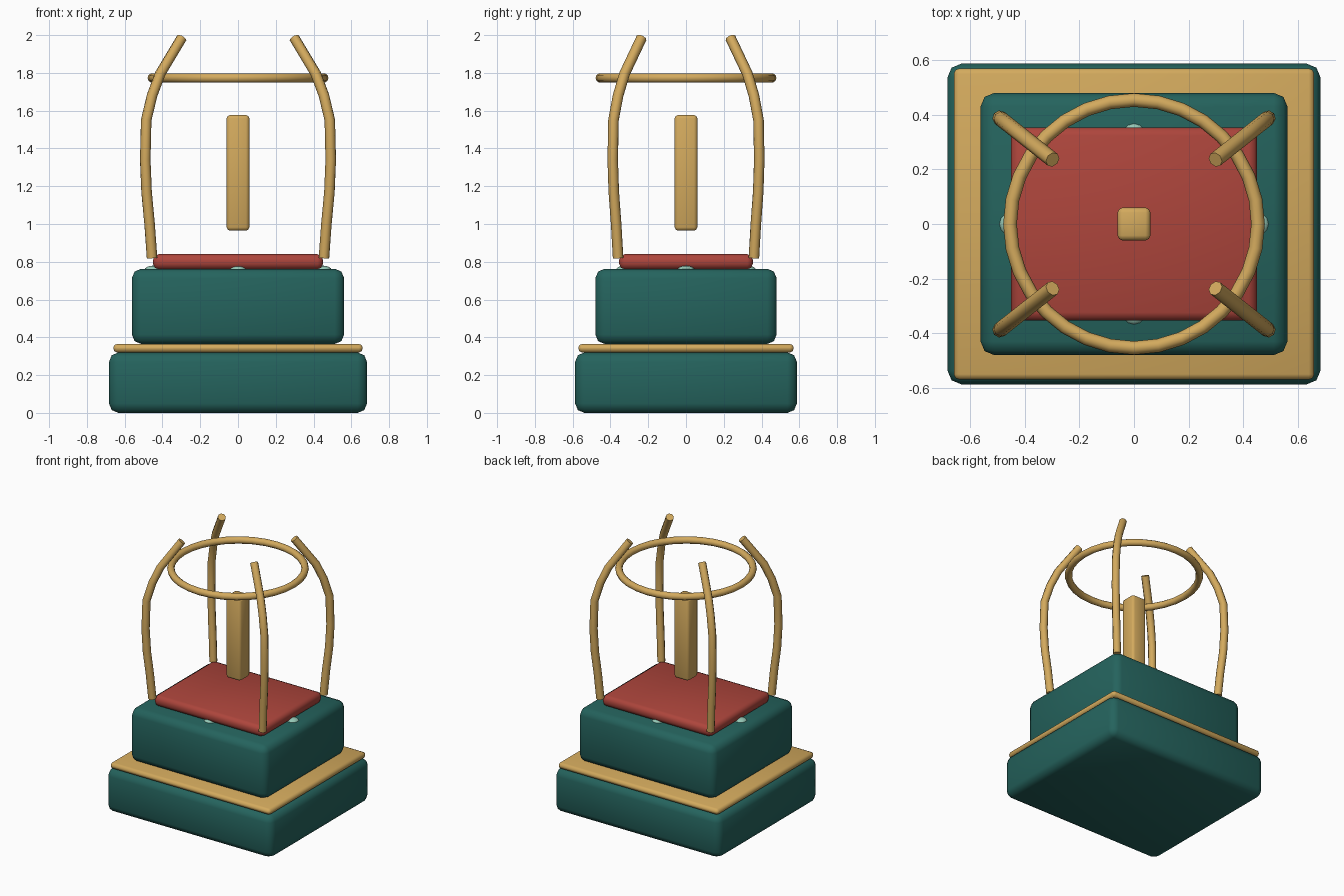
import bpy, bmesh
from math import radians

if "Cube" in bpy.data.objects:
    bpy.data.objects.remove(bpy.data.objects["Cube"])


def mat(name, rgb):
    m = bpy.data.materials.new(name)
    m.diffuse_color = (*rgb, 1)
    m.use_nodes = True
    m.node_tree.nodes["Principled BSDF"].inputs["Base Color"].default_value = m.diffuse_color
    return m


TEAL = mat("teal", (0.018, 0.125, 0.11))
GOLD = mat("gold", (0.65, 0.40, 0.11))
RED = mat("red", (0.42, 0.06, 0.045))
MINT = mat("mint", (0.30, 0.58, 0.47))


def add(name, bm, material):
    for f in bm.faces:
        f.smooth = True
    me = bpy.data.meshes.new(name)
    bm.to_mesh(me)
    bm.free()
    me.materials.append(material)
    ob = bpy.data.objects.new(name, me)
    bpy.context.collection.objects.link(ob)
    return ob


def box(name, hx, hy, z0, z1, bevel, material):
    bm = bmesh.new()
    bmesh.ops.create_cube(bm, size=1)
    for v in bm.verts:
        v.co.x *= 2 * hx
        v.co.y *= 2 * hy
        v.co.z = z0 + (v.co.z + 0.5) * (z1 - z0)
    bmesh.ops.bevel(bm, geom=bm.edges[:], offset=bevel, segments=2,
                    profile=0.5, affect='EDGES')
    return add(name, bm, material)


# Stepped plinth, trim, cushion and floating centre column
box("lower_base", 0.683, 0.587, 0.0, 0.32, 0.05, TEAL)
box("base_trim", 0.66, 0.57, 0.32, 0.365, 0.02, GOLD)
box("upper_base", 0.562, 0.48, 0.365, 0.763, 0.05, TEAL)
box("cushion", 0.45, 0.354, 0.76, 0.84, 0.03, RED)
box("centre_column", 0.06, 0.06, 0.965, 1.577, 0.018, GOLD)

# Small studs around the cushion
for i, (x, y) in enumerate([(0.45, 0), (-0.45, 0), (0, 0.325), (0, -0.325)]):
    bm = bmesh.new()
    bmesh.ops.create_uvsphere(bm, u_segments=12, v_segments=8, radius=0.045)
    for v in bm.verts:
        v.co.z *= 0.5
    ob = add(f"stud_{i + 1}", bm, MINT)
    ob.location = (x, y, 0.757)

# Upper ring
bpy.ops.mesh.primitive_torus_add(major_radius=0.454, minor_radius=0.025,
                                 major_segments=32, minor_segments=10,
                                 location=(0, 0, 1.773))
ring = bpy.context.object
ring.name = "upper_ring"
ring.data.materials.append(GOLD)
bpy.ops.object.shade_smooth()

# Four bowed corner posts: (x, z) path, leaning towards the centre at the top
PATH = [(0.455, 0.82), (0.468, 1.0), (0.484, 1.17), (0.491, 1.34),
        (0.486, 1.55), (0.455, 1.68), (0.412, 1.795), (0.298, 1.985)]
for sx in (1, -1):
    for sy in (1, -1):
        name = f"{'front' if sy < 0 else 'back'}_{'right' if sx > 0 else 'left'}_post"
        cu = bpy.data.curves.new(name, 'CURVE')
        cu.dimensions = '3D'
        cu.bevel_depth = 0.028
        cu.bevel_resolution = 2
        cu.use_fill_caps = True
        sp = cu.splines.new('POLY')
        sp.points.add(len(PATH) - 1)
        for p, (x, z) in zip(sp.points, PATH):
            p.co = (sx * x, sy * x * 0.79, z, 1)
        cu.materials.append(GOLD)
        ob = bpy.data.objects.new(name, cu)
        bpy.context.collection.objects.link(ob)
        bpy.ops.object.select_all(action='DESELECT')
        ob.select_set(True)
        bpy.context.view_layer.objects.active = ob
        bpy.ops.object.convert(target='MESH')
        bpy.ops.object.shade_smooth_by_angle(angle=radians(50))
